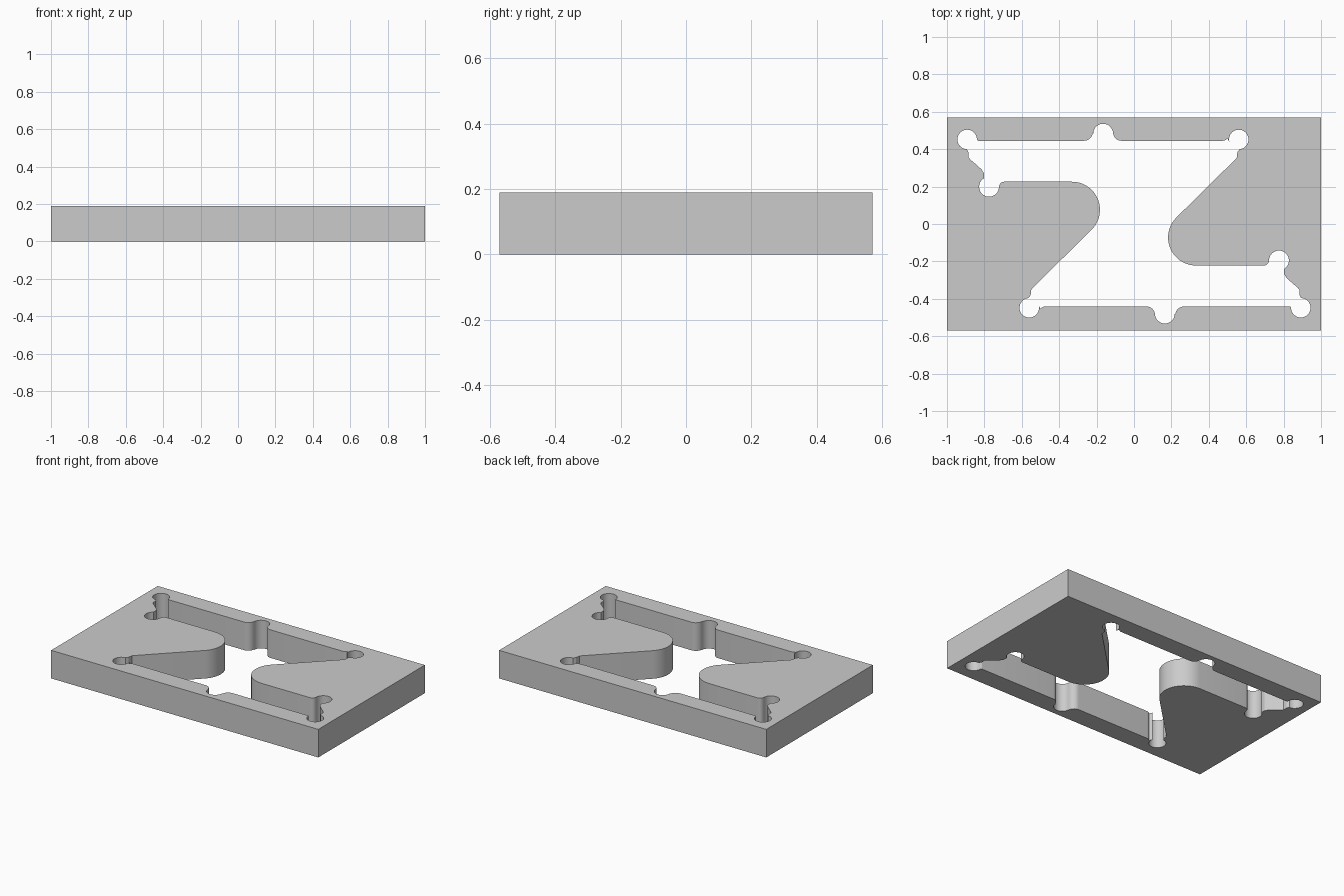
import bpy
from math import radians, cos, sin

if "Cube" in bpy.data.objects:
    bpy.data.objects.remove(bpy.data.objects["Cube"])


def arc(cx, cy, r, a0, a1):
    """Points along an arc, degrees; a1 < a0 runs clockwise."""
    n = max(4, int(abs(a1 - a0) / 7))
    angles = [radians(a0 + (a1 - a0) * i / n) for i in range(n + 1)]
    return [(cx + r * cos(a), cy + r * sin(a)) for a in angles]


# Half of the opening, clockwise from the top left relief hole
half = (
    arc(-0.892, 0.452, 0.052, 268, 0)
    + arc(-0.832, 0.453, 0.008, 180, 270)
    # central notch in the long edge
    + arc(-0.268, 0.493, 0.048, -90, 0)
    + arc(-0.165, 0.483, 0.053, 180, 0)
    + arc(-0.067, 0.49, 0.045, 180, 270)
    # corner relief hole
    + arc(0.475, 0.475, 0.03, 270, 325)
    + arc(0.56, 0.452, 0.052, 195, -85)
    + [(0.553, 0.385), (0.549, 0.353)]
    # rounded nose of the tongue
    + arc(0.332, -0.072, 0.15, 135, 270)
    # side relief hole
    + arc(0.693, -0.193, 0.029, 270, 360)
    + arc(0.775, -0.195, 0.053, 180, -58)
    + [(0.803, -0.268), (0.815, -0.288), (0.845, -0.315),
       (0.875, -0.340), (0.885, -0.353), (0.885, -0.38)]
)
opening = half + [(-x, -y + 0.004) for x, y in half]
border = [(-1, -0.57), (1, -0.57), (1, 0.57), (-1, 0.57)]

# Plate: filled flat profile with a through opening, extruded
H = 0.19
curve = bpy.data.curves.new("plate", 'CURVE')
curve.dimensions = '2D'
curve.fill_mode = 'BOTH'
curve.extrude = H / 2
for pts in (border, opening):
    spline = curve.splines.new('POLY')
    spline.points.add(len(pts) - 1)
    for p, (x, y) in zip(spline.points, pts):
        p.co = (x, y, 0, 1)
    spline.use_cyclic_u = True

plate = bpy.data.objects.new("plate", curve)
bpy.context.collection.objects.link(plate)
plate.location.z = H / 2
bpy.context.view_layer.objects.active = plate
plate.select_set(True)
bpy.ops.object.convert(target='MESH')

# Weld the caps to the walls and smooth only the curved walls
plate = bpy.context.object
bpy.ops.object.mode_set(mode='EDIT')
bpy.ops.mesh.select_all(action='SELECT')
bpy.ops.mesh.remove_doubles(threshold=0.0005)
bpy.ops.mesh.normals_make_consistent(inside=False)
bpy.ops.object.mode_set(mode='OBJECT')
bpy.ops.object.shade_smooth_by_angle(angle=radians(25))
